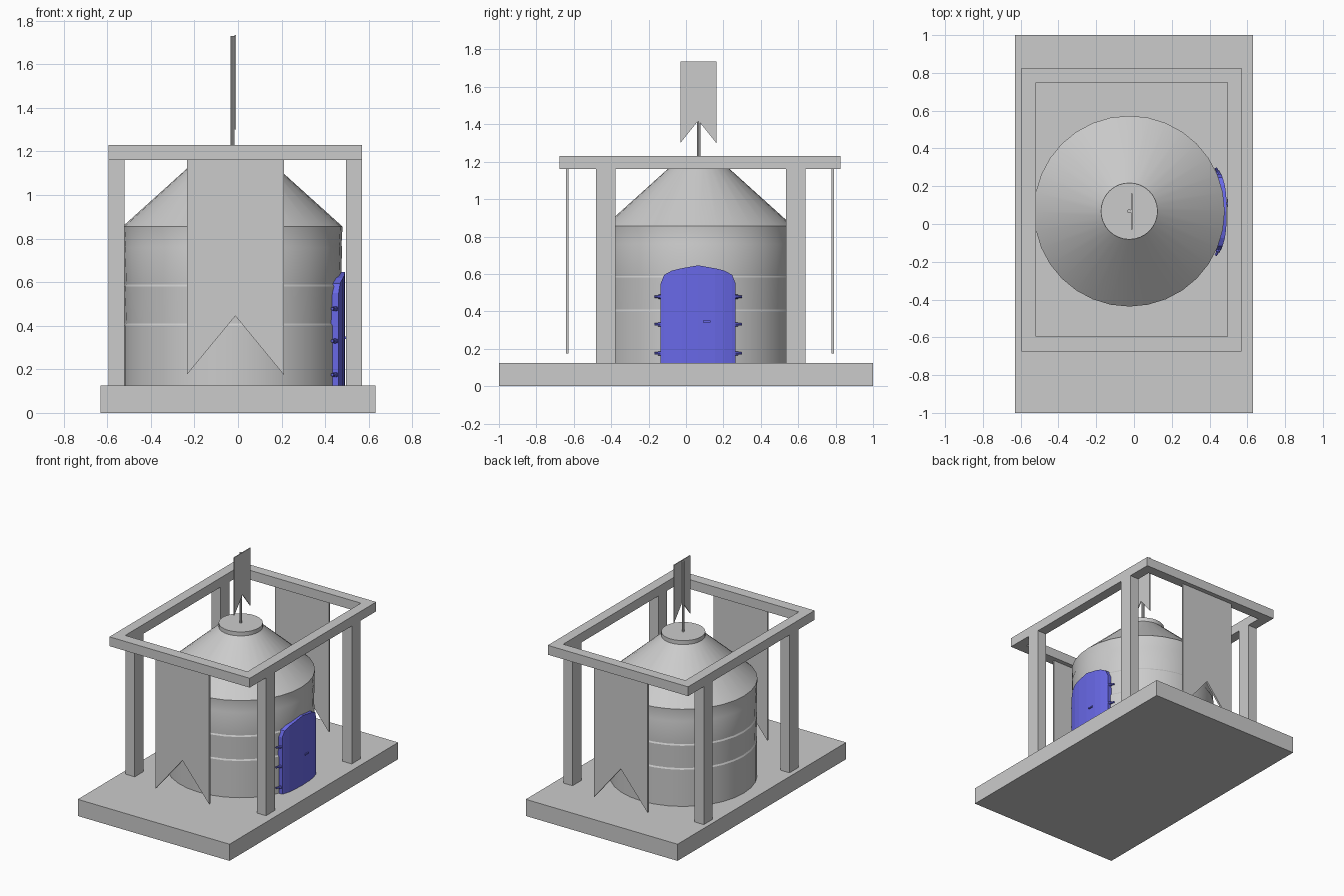
import bpy, bmesh, math
from mathutils import Matrix, Vector

if "Cube" in bpy.data.objects:
    bpy.data.objects.remove(bpy.data.objects["Cube"])


def material(name, rgb):
    m = bpy.data.materials.new(name)
    m.diffuse_color = (*rgb, 1)
    m.use_nodes = True
    m.node_tree.nodes["Principled BSDF"].inputs["Base Color"].default_value = m.diffuse_color
    return m


GREY = material("light_grey", (0.6, 0.6, 0.6))
BLUE = material("door_blue", (0.14, 0.14, 0.8))
CX, CY = -0.025, 0.068   # silo axis


def make(name, verts, faces, mat, smooth=False):
    me = bpy.data.meshes.new(name)
    me.from_pydata(verts, [], faces)
    bm = bmesh.new()
    bm.from_mesh(me)
    bmesh.ops.recalc_face_normals(bm, faces=bm.faces)
    bm.to_mesh(me)
    bm.free()
    me.materials.append(mat)
    ob = bpy.data.objects.new(name, me)
    bpy.context.collection.objects.link(ob)
    if smooth:
        bpy.ops.object.select_all(action='DESELECT')
        ob.select_set(True)
        bpy.context.view_layer.objects.active = ob
        bpy.ops.object.shade_smooth_by_angle(angle=math.radians(25))
    return ob


def box(name, x0, x1, y0, y1, z0, z1, mat=GREY):
    v = [(x, y, z) for x in (x0, x1) for y in (y0, y1) for z in (z0, z1)]
    f = [(0, 1, 3, 2), (4, 6, 7, 5), (0, 4, 5, 1), (2, 3, 7, 6), (0, 2, 6, 4), (1, 5, 7, 3)]
    return make(name, v, f, mat)


def prism(name, outline, depth, mat=GREY):
    """Closed outline of 3D points, extruded along the vector depth."""
    n = len(outline)
    v = [Vector(p) for p in outline]
    v += [p + Vector(depth) for p in v]
    f = [tuple(range(n)), tuple(range(n, 2 * n))]
    f += [(i, (i + 1) % n, n + (i + 1) % n, n + i) for i in range(n)]
    return make(name, v, f, mat)


def lathe(name, profile, sides, mat=GREY, matrix=None):
    """Spin (radius, height) points round z, with both ends capped."""
    v, f = [], []
    for r, z in profile:
        for i in range(sides):
            a = 2 * math.pi * i / sides
            v.append(Vector((r * math.cos(a), r * math.sin(a), z)))
    for k in range(len(profile) - 1):
        for i in range(sides):
            j = (i + 1) % sides
            f.append((k * sides + i, k * sides + j, (k + 1) * sides + j, (k + 1) * sides + i))
    f += [tuple(range(sides)), tuple(range(len(v) - sides, len(v)))]
    matrix = matrix or Matrix.Translation((CX, CY, 0))
    return make(name, [matrix @ p for p in v], f, mat, True)


# Base slab
box("base", -0.63, 0.63, -1, 1, 0, 0.125)

# Four posts
for sx, x0 in (("left", -0.595), ("right", 0.495)):
    for sy, y0 in (("front", -0.482), ("back", 0.535)):
        box(f"{sy}_{sx}_post", x0, x0 + 0.075, y0, y0 + 0.104, 0.125, 1.165)

# Open rectangular top frame
outer = [(-0.595, -0.675), (0.57, -0.675), (0.57, 0.825), (-0.595, 0.825)]
inner = [(-0.52, -0.595), (0.495, -0.595), (0.495, 0.75), (-0.52, 0.75)]
verts = [(x, y, z) for z in (1.16, 1.23) for ring in (outer, inner) for x, y in ring]
faces = []
for i in range(4):
    j = (i + 1) % 4
    faces += [(i, j, 4 + j, 4 + i), (8 + i, 8 + j, 12 + j, 12 + i),
              (i, j, 8 + j, 8 + i), (4 + i, 4 + j, 12 + j, 12 + i)]
make("top_frame", verts, faces, GREY)

# Swallow-tailed banners hanging from the frame
for name, y in (("front_banner", -0.642), ("back_banner", 0.777)):
    prism(name, [(-0.235, y, 1.17), (0.21, y, 1.17), (0.21, y, 0.175),
                 (-0.012, y, 0.445), (-0.235, y, 0.175)], (0, 0.014, 0))

# Banded silo wall, conical roof and cap
lathe("silo_wall", [(0.503, 0.12), (0.503, 0.4), (0.497, 0.41), (0.503, 0.58),
                    (0.497, 0.59), (0.503, 0.76), (0.5, 0.77), (0.505, 0.855)], 32)
lathe("silo_roof", [(0.505, 0.855), (0.15, 1.175)], 32)
lathe("roof_cap", [(0.15, 1.17), (0.15, 1.205)], 32)

# Flag pole and flag
lathe("flag_pole", [(0.01, 1.2), (0.01, 1.73)], 10)
prism("flag", [(-0.015, -0.03, 1.735), (-0.015, 0.162, 1.735), (-0.015, 0.162, 1.3),
               (-0.015, CY - 0.002, 1.42), (-0.015, -0.03, 1.3)], (0.006, 0, 0))

# Curved arched door: columns of (offset from centre, top height, outer x)
half = [(0.2, 0.55, 0.462), (0.182, 0.595, 0.469), (0.14, 0.618, 0.481), (0.09, 0.63, 0.488)]
cols = [(-d, t, x) for d, t, x in half] + [(0, 0.646, 0.491)] + half[::-1]
verts, faces = [], []
for d, t, x in cols:
    y = CY - 0.003 + d
    verts += [(x, y, 0.125), (x, y, t), (x - 0.045, y, t), (x - 0.045, y, 0.125)]
for k in range(len(cols) - 1):
    a = 4 * k
    faces += [(a + i, a + (i + 1) % 4, a + 4 + (i + 1) % 4, a + 4 + i) for i in range(4)]
n = len(verts)
faces += [(0, 1, 2, 3), (n - 4, n - 3, n - 2, n - 1)]
make("door", verts, faces, BLUE)

# Hinges on both edges: a tapered pin along the wall
for side, s in (("left", -1), ("right", 1)):
    for i, z in enumerate((0.175, 0.33, 0.478)):
        start = Vector((0.454, CY - 0.003 + s * 0.19, z))
        direction = Vector((-0.022, s * 0.042, 0))
        rot = direction.to_track_quat('Z', 'Y').to_matrix().to_4x4()
        lathe(f"{side}_hinge_{i + 1}", [(0.011, 0), (0.011, 0.025), (0.007, 0.027), (0.007, 0.047)],
              8, BLUE, Matrix.Translation(start) @ rot)

# Door handle: short stem with a bar
box("handle_stem", 0.48, 0.495, 0.104, 0.114, 0.34, 0.35, BLUE)
box("handle_bar", 0.492, 0.499, 0.09, 0.132, 0.34, 0.35, BLUE)
